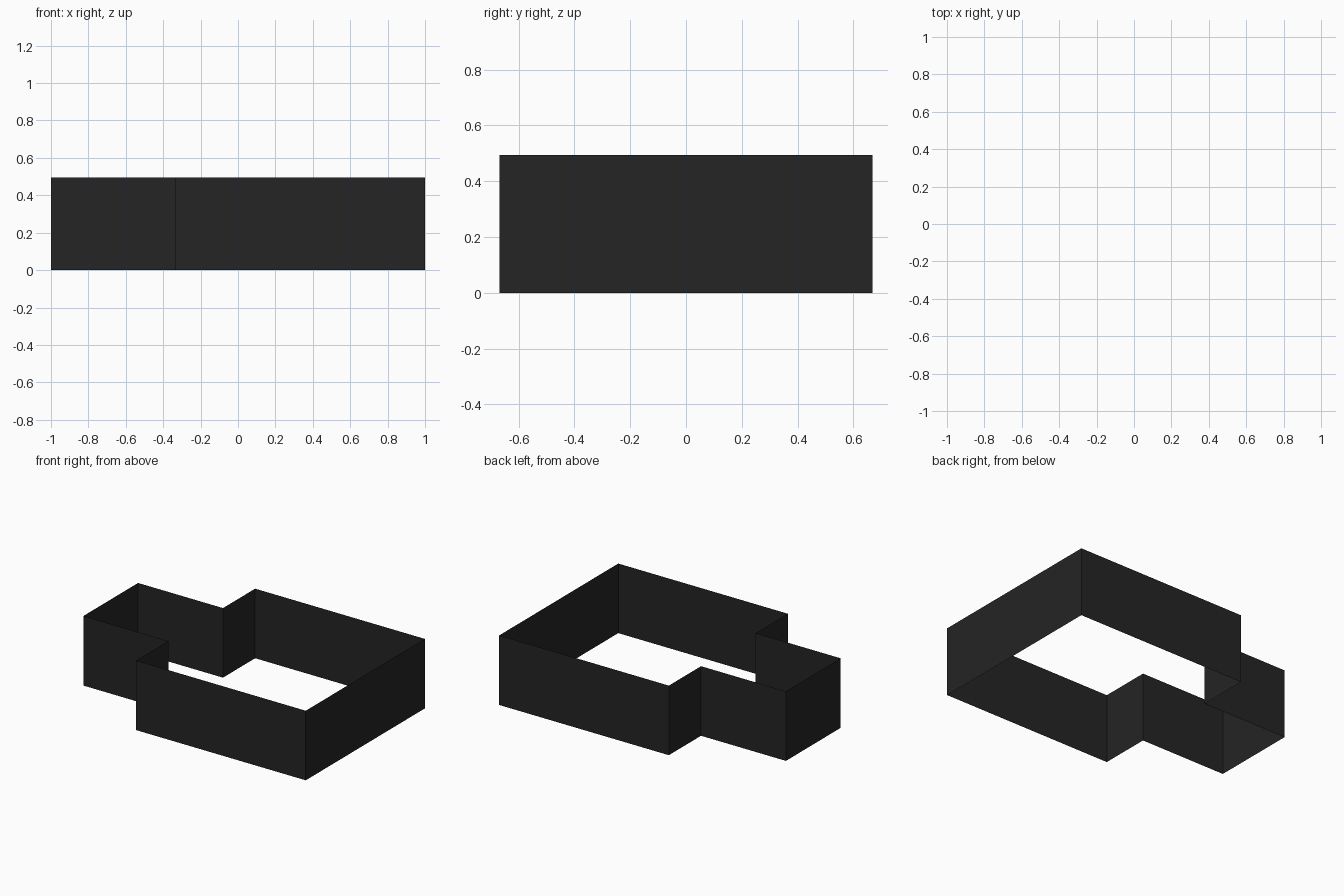
import bpy, bmesh

if "Cube" in bpy.data.objects:
    bpy.data.objects.remove(bpy.data.objects["Cube"])

# One near-black colour
mat = bpy.data.materials.new("near black")
mat.diffuse_color = (0.018, 0.018, 0.018, 1)
mat.use_nodes = True
mat.node_tree.nodes["Principled BSDF"].inputs["Base Color"].default_value = mat.diffuse_color

HEIGHT = 0.494
STEP_X = -0.333      # where the wide part narrows
WIDE, NARROW = 0.668, 0.307   # half depths

# Half of the footprint; the other half is its mirror in y
half = [(1.0, -WIDE), (1.0, WIDE), (STEP_X, WIDE), (STEP_X, NARROW), (-1.0, NARROW),
        (-1.0, -NARROW), (STEP_X, -NARROW), (STEP_X, -WIDE)]

# Thin open-topped, open-bottomed wall: footprint outline extruded upward
bm = bmesh.new()
low = [bm.verts.new((x, y, 0)) for x, y in half]
high = [bm.verts.new((x, y, HEIGHT)) for x, y in half]
n = len(half)
for i in range(n):
    j = (i + 1) % n
    bm.faces.new((low[i], low[j], high[j], high[i]))   # normals outward

me = bpy.data.meshes.new("perimeter_wall")
bm.to_mesh(me)
bm.free()
me.materials.append(mat)
bpy.context.collection.objects.link(bpy.data.objects.new("perimeter_wall", me))
